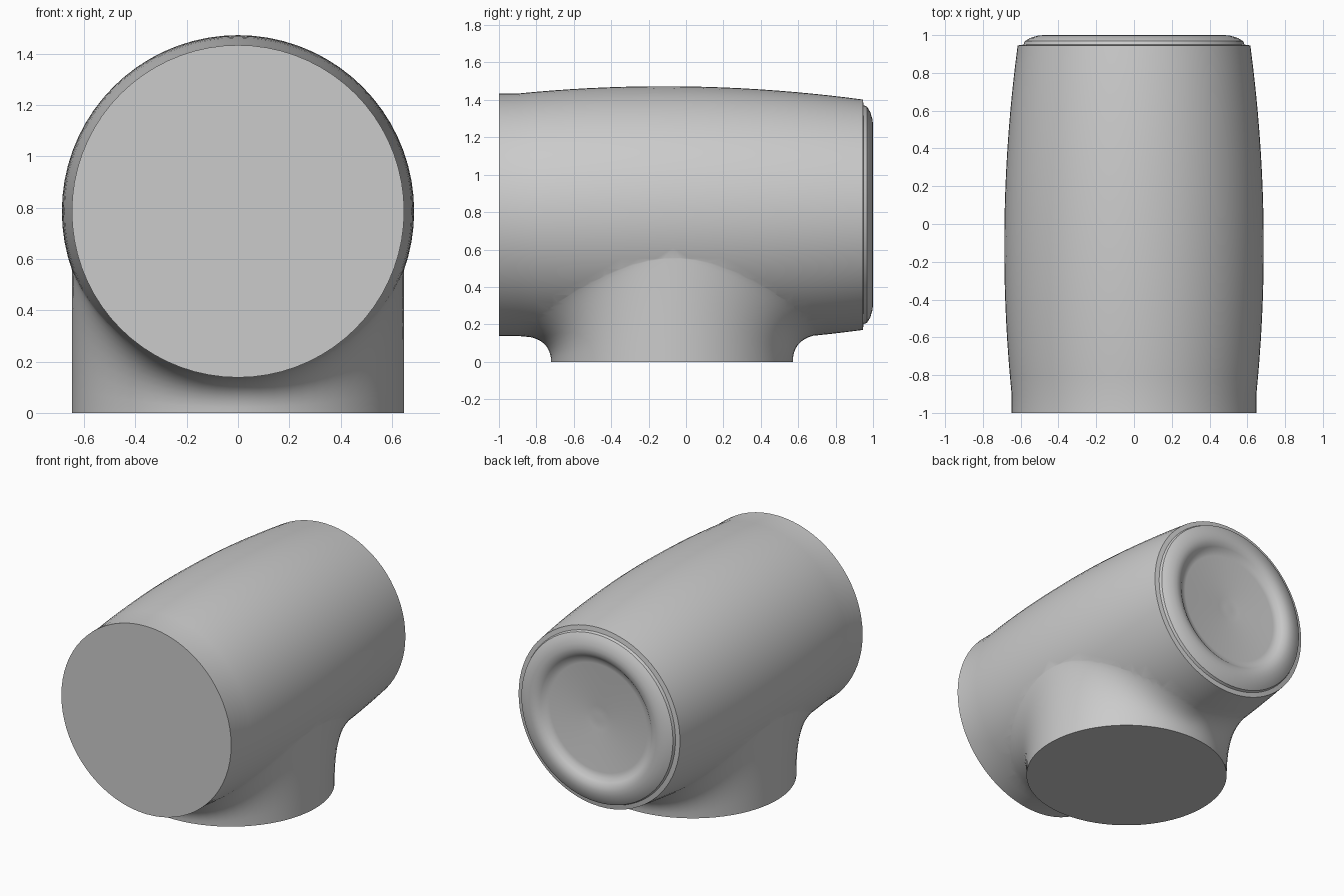
import bpy, bmesh
from math import sin, cos, pi, sqrt

if "Cube" in bpy.data.objects:
    bpy.data.objects.remove(bpy.data.objects["Cube"])

SEG = 72
AXIS_Z = 0.786      # height of the barrel axis
STEM_Y = -0.075     # centre of the foot
STEM_R = 0.647


def barrel_radius(y):
    """Bulging outline: straight front collar, widest just behind the middle."""
    if y < -0.12:
        u = max(0.0, (y + 0.9) / 0.78)
        return 0.648 + 0.039 * (1 - (1 - u) ** 2)
    return 0.687 - 0.071 * ((y + 0.12) / 1.065) ** 2


def loft(name, rings, close_start=True, close_end=True):
    """Skin a list of equal-length rings and cap both ends."""
    bm = bmesh.new()
    loops = [[bm.verts.new(p) for p in r] for r in rings]
    n = len(rings[0])
    for a, b in zip(loops, loops[1:]):
        for i in range(n):
            j = (i + 1) % n
            bm.faces.new((a[i], a[j], b[j], b[i]))
    bm.faces.new(loops[0][::-1])
    bm.faces.new(loops[-1])
    bmesh.ops.recalc_face_normals(bm, faces=bm.faces)
    me = bpy.data.meshes.new(name)
    bm.to_mesh(me)
    bm.free()
    ob = bpy.data.objects.new(name, me)
    bpy.context.collection.objects.link(ob)
    return ob


# Barrel: turned about the y axis, with a rounded, dished plug at the back
ys = [-1, -0.9] + [-0.9 + 1.845 * i / 20 for i in range(1, 21)]
profile = [(y, barrel_radius(y)) for y in ys]
profile += [(0.95, 0.585), (0.968, 0.578), (0.985, 0.55), (0.997, 0.51),
            (1.0, 0.48), (0.995, 0.45), (0.98, 0.425), (0.962, 0.405),
            (0.955, 0.37), (0.955, 0.11), (0.95, 0.08), (0.95, 0.03)]
barrel = loft("pipe_body", [
    [(r * cos(2 * pi * i / SEG), y, AXIS_Z + r * sin(2 * pi * i / SEG))
     for i in range(SEG)] for y, r in profile])

# Foot: round base that sweeps up into the barrel with a fillet
STEPS = 10
rings = [[] for _ in range(STEPS + 2)]
for i in range(SEG):
    t = 2 * pi * (i + 0.5) / SEG
    x, s = STEM_R * cos(t), sin(t)
    y0 = STEM_Y + STEM_R * s
    y2 = y0 + s * (0.14 + 0.22 * abs(cos(t)))

    def under(y):
        return AXIS_Z - sqrt(barrel_radius(y) ** 2 - x * x)
    z1, z2 = under(y0), under(y2) + 0.003
    for k in range(STEPS + 1):
        u = k / STEPS
        rings[k].append((x, (1 - u) ** 2 * y0 + 2 * u * (1 - u) * y0 + u * u * y2,
                         2 * u * (1 - u) * z1 + u * u * z2))
    rings[-1].append((x * 0.5, STEM_Y + (y2 - STEM_Y) * 0.5, AXIS_Z))
foot = loft("foot", rings)
foot.hide_render = True

# Fuse the foot with the barrel
mod = barrel.modifiers.new("join", 'BOOLEAN')
mod.operation = 'UNION'
mod.solver = 'EXACT'
mod.object = foot
bpy.context.view_layer.objects.active = barrel
barrel.select_set(True)
bpy.ops.object.modifier_apply(modifier=mod.name)
bpy.data.objects.remove(foot)
bpy.ops.object.shade_smooth_by_angle(angle=0.6)
